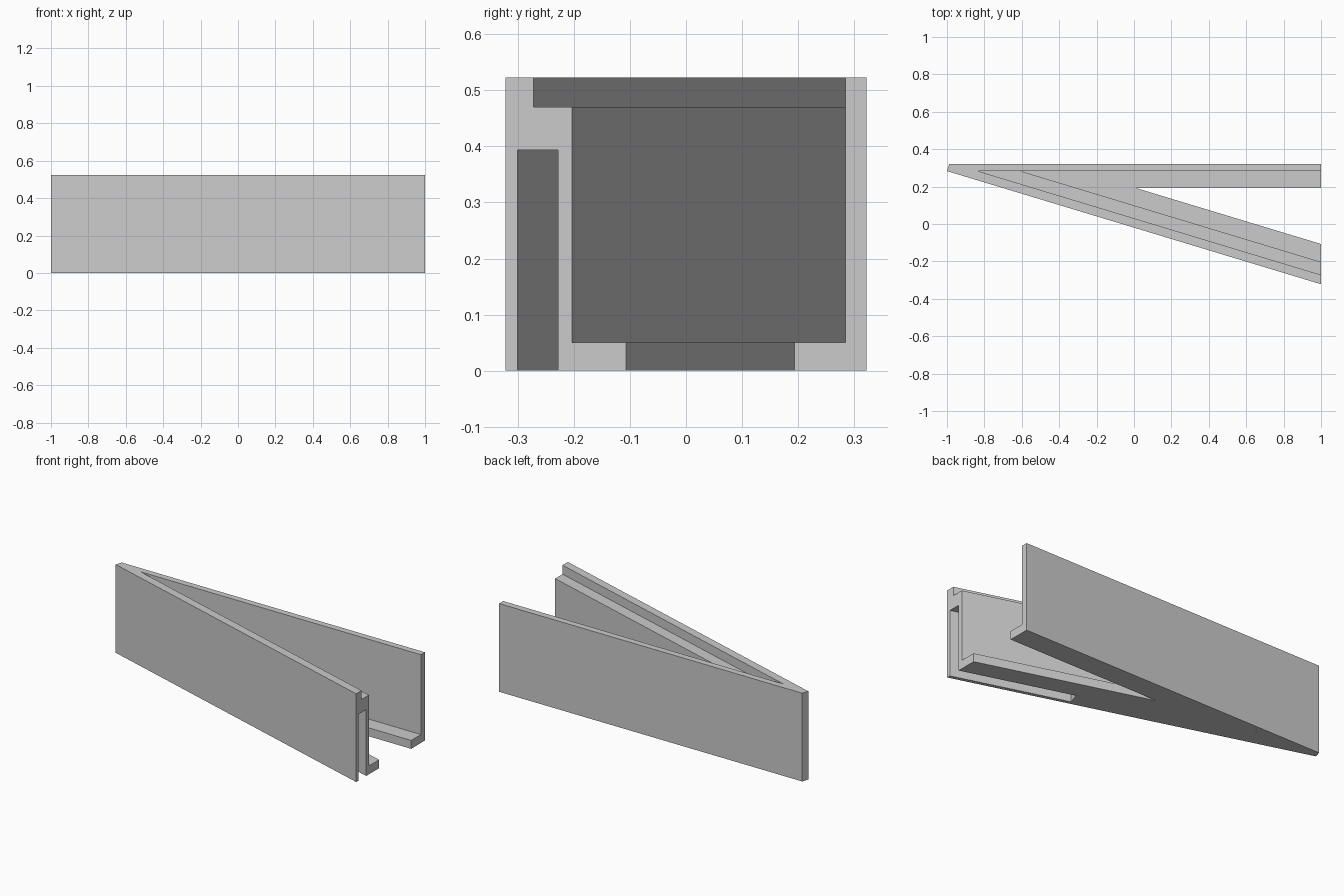
import bpy
import bmesh

cube = bpy.data.objects.get("Cube")
if cube:
    bpy.data.objects.remove(cube, do_unlink=True)

grey = bpy.data.materials.new("plain grey")
grey.use_nodes = True
colour = (0.6, 0.6, 0.6, 1)
grey.diffuse_color = colour
grey.node_tree.nodes["Principled BSDF"].inputs["Base Color"].default_value = colour

SLOPE = 0.3025          # how far the slanted arm moves back per unit of x
HEIGHT = 0.523
FLOOR = 0.05
TIP = (-0.987, 0.322)


def slant_y(offset, x):
    """y of a line parallel to the slanted arm that reaches offset at x = 1."""
    return offset + SLOPE * (1 - x)


def slant_x(offset, y):
    return 1 - (y - offset) / SLOPE


def prism(name, plan, z0, z1):
    """Upright solid from a plan outline."""
    bm = bmesh.new()
    face = bm.faces.new([bm.verts.new((x, y, z0)) for x, y in plan])
    top = bmesh.ops.extrude_face_region(bm, geom=[face])["geom"]
    bmesh.ops.translate(bm, vec=(0, 0, z1 - z0),
                        verts=[v for v in top if isinstance(v, bmesh.types.BMVert)])
    bmesh.ops.recalc_face_normals(bm, faces=bm.faces)
    mesh = bpy.data.meshes.new(name)
    bm.to_mesh(mesh)
    bm.free()
    mesh.materials.append(grey)
    obj = bpy.data.objects.new(name, mesh)
    bpy.context.collection.objects.link(obj)
    return obj


def combine(target, tool, operation):
    mod = target.modifiers.new(operation.lower(), "BOOLEAN")
    mod.operation = operation
    mod.solver = "EXACT"
    mod.object = tool
    bpy.context.view_layer.objects.active = target
    bpy.ops.object.modifier_apply(modifier=mod.name)
    bpy.data.objects.remove(tool, do_unlink=True)


def arm_plan(offset):
    """Slanted strip from the outer face to the given inner line."""
    return [(-1, slant_y(-0.322, -1)), (1, -0.322), (1, offset),
            (slant_x(offset, 0.31), 0.31), TIP]


# Slanted arm: tall outer ridge and a lower, thicker wall
body = prism("angled_rail_bracket", arm_plan(-0.272), 0, HEIGHT)
combine(body, prism("thick_wall", arm_plan(-0.203), 0, 0.47), "UNION")

# Straight back panel
panel = [TIP, (1, 0.322), (1, 0.284), (-0.92, 0.284)]
combine(body, prism("back_panel", panel, 0, HEIGHT), "UNION")

# Floor flanges along both inner sides, meeting in the corner
flanges = [(-0.59, 0.26), (1, -0.22), (1, -0.107), (slant_x(-0.107, 0.193), 0.193),
           (1, 0.193), (1, 0.3), (-0.59, 0.3)]
combine(body, prism("floor_flanges", flanges, 0, FLOOR), "UNION")

# Slot open at the bottom and the end of the slanted arm
slot = [(x, slant_y(offset, x)) for offset, x in
        ((-0.3, 0.343), (-0.3, 1.1), (-0.228, 1.1), (-0.228, 0.363))]
combine(body, prism("slot_cutter", slot, -0.1, 0.393), "DIFFERENCE")
